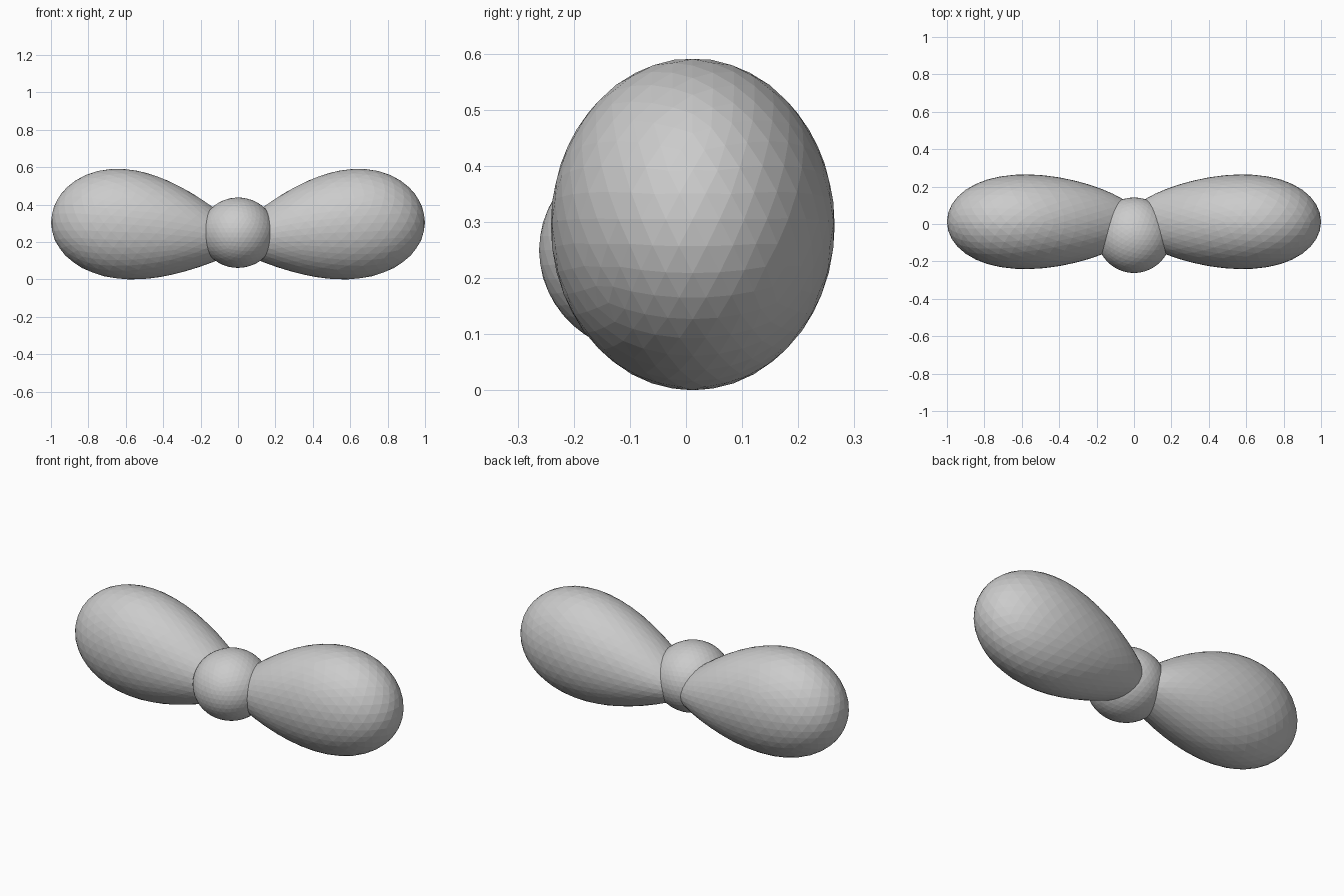
import bpy
from math import sqrt

if "Cube" in bpy.data.objects:
    bpy.data.objects.remove(bpy.data.objects["Cube"])


def ball(name, shape):
    """Icosphere whose unit-sphere points are remapped by shape(x, y, z)."""
    bpy.ops.mesh.primitive_ico_sphere_add(subdivisions=4, radius=1)
    ob = bpy.context.object
    ob.name = ob.data.name = name
    for v in ob.data.vertices:
        v.co = shape(*v.co)
    return ob


# Egg-shaped bow lobe: slim at the knot, tall and full at the outer end
def lobe_shape(x, y, z):
    u = 0.48 + 0.52 * x
    half_y = 0.20 + 0.10 * u
    half_z = 0.155 + 0.33 * u - 0.14 * u * u
    mid_z = 0.215 + 0.20 * u - 0.11 * u * u
    return (u, 0.012 + half_y * y, mid_z + half_z * z)


right_lobe = ball("right_lobe", lobe_shape)

# Mirrored copy for the other side
left_lobe = right_lobe.copy()
left_lobe.data = right_lobe.data.copy()
left_lobe.name = left_lobe.data.name = "left_lobe"
bpy.context.collection.objects.link(left_lobe)
for v in left_lobe.data.vertices:
    v.co.x = -v.co.x
left_lobe.data.flip_normals()

# Central knot, sitting slightly forward
ball("knot", lambda x, y, z: (0.20 * x, -0.06 + 0.202 * y, 0.25 + 0.188 * z))
